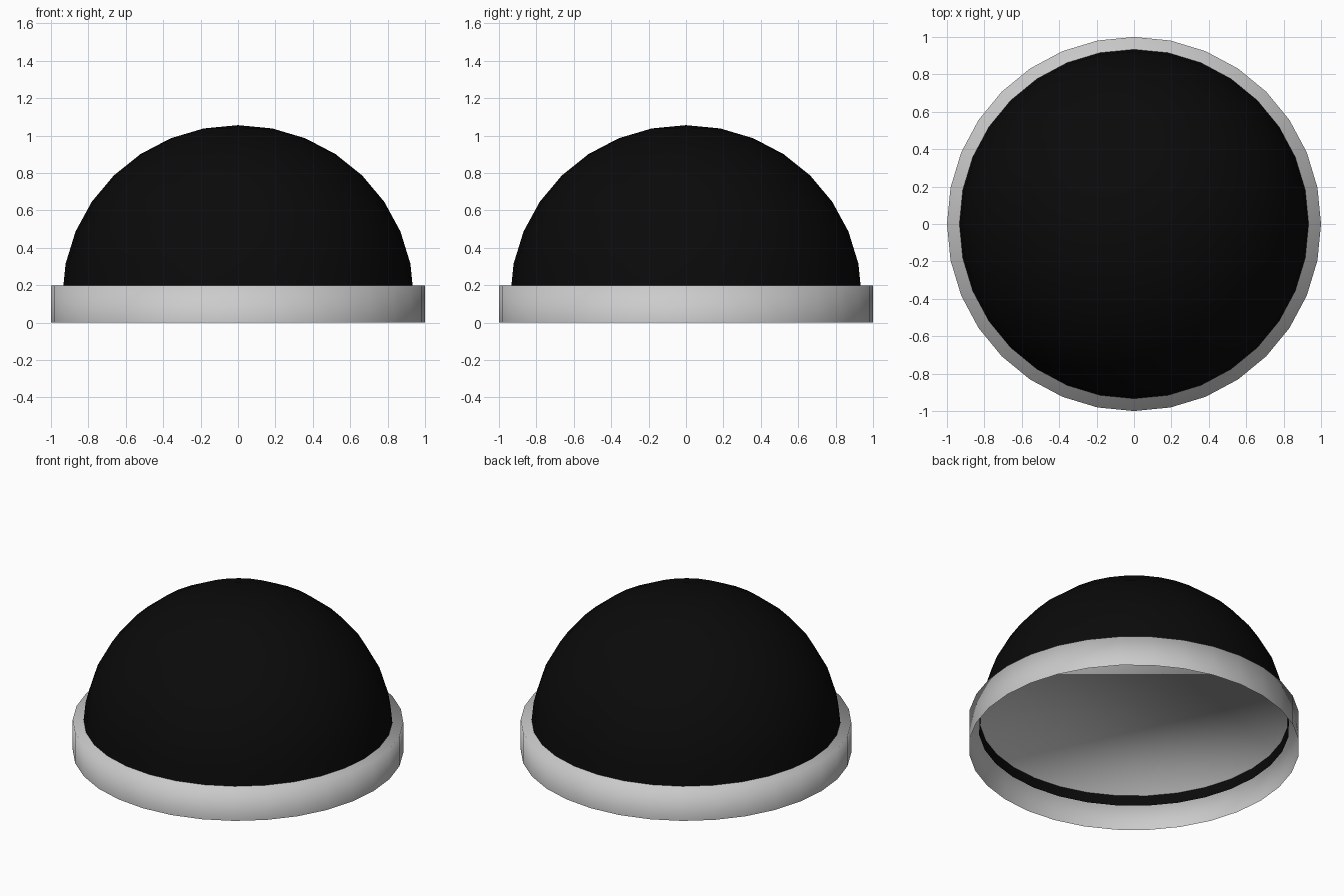
import bpy, bmesh
from mathutils import Matrix

if "Cube" in bpy.data.objects:
    bpy.data.objects.remove(bpy.data.objects["Cube"])


def make_object(name, bm):
    mesh = bpy.data.meshes.new(name)
    bm.to_mesh(mesh)
    bm.free()
    mesh.shade_smooth()
    obj = bpy.data.objects.new(name, mesh)
    bpy.context.collection.objects.link(obj)
    return obj


def delete_faces(bm, test):
    bmesh.ops.delete(bm, geom=[f for f in bm.faces if test(f)], context='FACES')


# Base: shallow cylinder with a closed top and open underside
HEIGHT = 0.2
bm = bmesh.new()
bmesh.ops.create_cone(bm, cap_ends=True, segments=32, radius1=1, radius2=1,
                      depth=HEIGHT, matrix=Matrix.Translation((0, 0, HEIGHT / 2)))
delete_faces(bm, lambda f: f.normal.z < -0.5)
make_object("base", bm)

# Dome: upper half of a sphere, sunk slightly through the base top
bm = bmesh.new()
bmesh.ops.create_uvsphere(bm, u_segments=32, v_segments=16, radius=1)
delete_faces(bm, lambda f: f.calc_center_median().z < 0)
bm.transform(Matrix.Translation((0, 0, 0.135)) @ Matrix.Diagonal((0.94, 0.94, 0.921, 1)))
dome = make_object("dome", bm)
black = bpy.data.materials.new("black")
black.diffuse_color = (0.003, 0.003, 0.003, 1)
black.use_nodes = True
black.node_tree.nodes["Principled BSDF"].inputs["Base Color"].default_value = black.diffuse_color
dome.data.materials.append(black)
